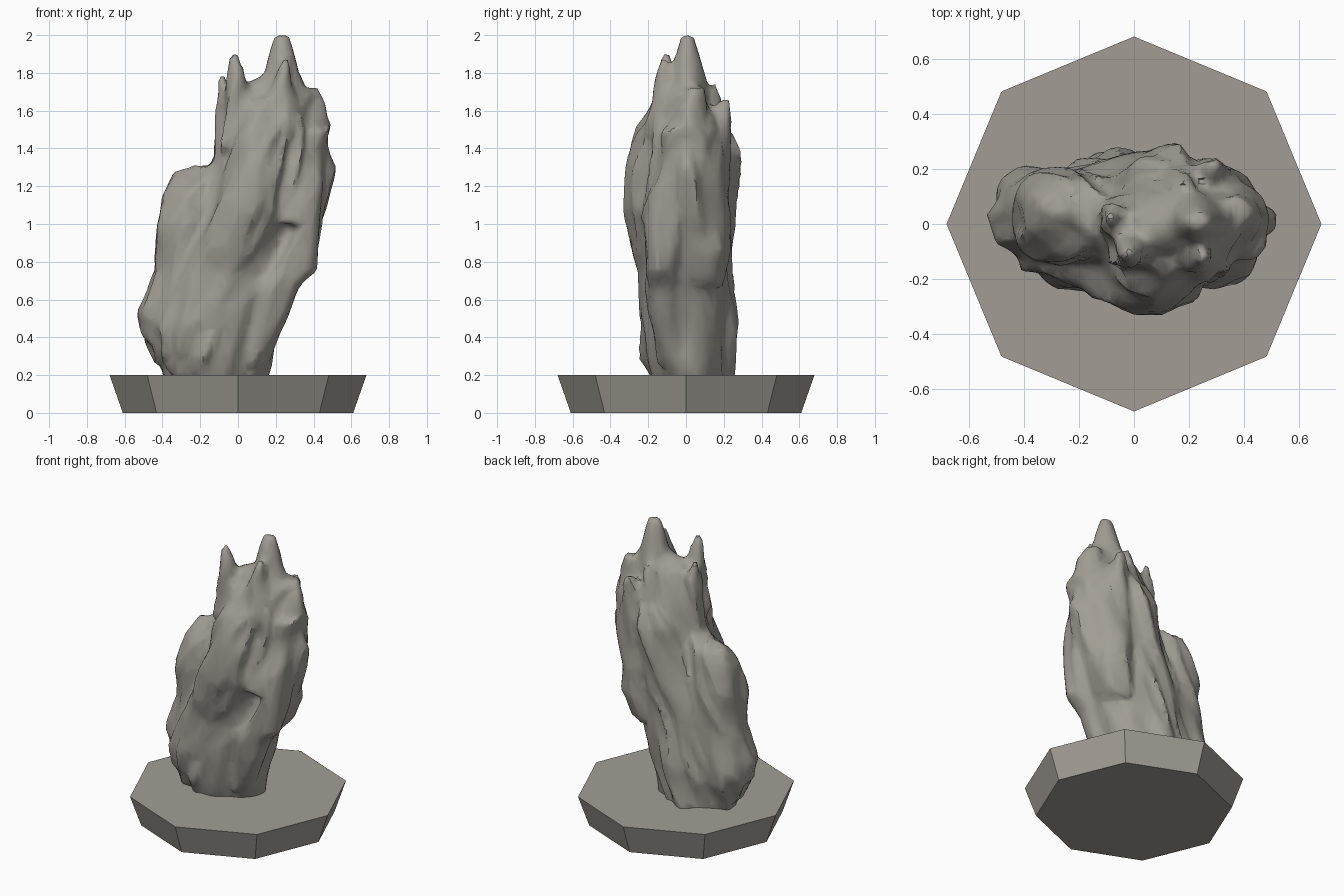
import bpy
import bmesh
import math
from mathutils import Vector, noise

cube = bpy.data.objects.get("Cube")
if cube:
    bpy.data.objects.remove(cube)


def flat_material(name, colour):
    mat = bpy.data.materials.new(name)
    mat.use_nodes = True
    mat.diffuse_color = colour
    mat.node_tree.nodes["Principled BSDF"].inputs["Base Color"].default_value = colour
    return mat


stone = flat_material("warm grey stone", (0.36, 0.34, 0.30, 1))


def add_object(name, bm):
    bmesh.ops.recalc_face_normals(bm, faces=bm.faces[:])
    mesh = bpy.data.meshes.new(name)
    bm.to_mesh(mesh)
    bm.free()
    mesh.materials.append(stone)
    obj = bpy.data.objects.new(name, mesh)
    bpy.context.collection.objects.link(obj)
    return obj


def slab(bm, *sections, sides=18):
    """Closed leaning column through oval sections: z, centre x, centre y, radius x, radius y."""
    rings = []
    for z, cx, cy, rx, ry in sections:
        angles = [math.tau * i / sides for i in range(sides)]
        rings.append([bm.verts.new((cx + rx * math.cos(a), cy + ry * math.sin(a), z))
                      for a in angles])
    for low, high in zip(rings, rings[1:]):
        for i in range(sides):
            j = (i + 1) % sides
            bm.faces.new((low[i], low[j], high[j], high[i]))
    bm.faces.new(rings[0][::-1])
    bm.faces.new(rings[-1])


def splinter(bm, tip, foot, radius):
    """Pointed shard rising from foot to tip."""
    tip, foot = Vector(tip), Vector(foot)
    sections = []
    for t, r in ((0, radius), (0.6, radius * 0.55), (1, 0.018)):
        p = foot.lerp(tip, t)
        sections.append((p.z, p.x, p.y, r, r))
    slab(bm, *sections)


# Octagonal pedestal, wider at the top
bm = bmesh.new()
bmesh.ops.create_cone(bm, cap_ends=True, segments=8, radius1=0.61, radius2=0.68, depth=0.2)
bmesh.ops.translate(bm, verts=bm.verts[:], vec=(0, 0, 0.1))
add_object("pedestal", bm)

bm = bmesh.new()
# Core
slab(bm, (0.16, -0.12, 0.02, 0.26, 0.18), (0.5, -0.11, 0.01, 0.35, 0.22),
     (0.9, 0, 0, 0.36, 0.2), (1.25, 0.14, 0, 0.31, 0.19),
     (1.5, 0.18, 0, 0.28, 0.17), (1.7, 0.18, 0, 0.2, 0.11), (1.78, 0.2, 0, 0.1, 0.06))
# Main peak
slab(bm, (1.4, 0.2, 0.02, 0.2, 0.13), (1.7, 0.23, 0.02, 0.12, 0.1),
     (1.86, 0.23, 0.01, 0.08, 0.07), (2, 0.23, 0.01, 0.04, 0.03))
# Rounded shoulder on the low side
slab(bm, (0.2, -0.3, 0.03, 0.1, 0.12), (0.4, -0.34, 0.03, 0.15, 0.17),
     (0.52, -0.36, 0.03, 0.17, 0.16), (0.75, -0.3, 0.03, 0.14, 0.17),
     (1, -0.27, 0.03, 0.16, 0.18), (1.18, -0.23, 0.03, 0.15, 0.16),
     (1.26, -0.2, 0.04, 0.13, 0.13), (1.31, -0.15, 0.04, 0.08, 0.08))
# Broad slab across the front, leaning with the rock
slab(bm, (0.2, -0.2, -0.06, 0.17, 0.11), (0.3, -0.22, -0.1, 0.2, 0.14),
     (0.45, -0.24, -0.11, 0.21, 0.13), (0.75, -0.08, -0.1, 0.24, 0.14),
     (1.07, 0.06, -0.16, 0.2, 0.16), (1.3, 0.12, -0.14, 0.18, 0.16),
     (1.5, 0.12, -0.12, 0.16, 0.13), (1.66, 0.1, -0.12, 0.1, 0.06))
# Fin at the front corner
slab(bm, (0.25, 0.05, -0.06, 0.1, 0.1), (0.5, 0.16, -0.1, 0.11, 0.12),
     (0.65, 0.2, -0.11, 0.12, 0.12), (0.75, 0.3, -0.14, 0.12, 0.09),
     (0.95, 0.35, -0.1, 0.09, 0.11), (1.2, 0.36, -0.06, 0.1, 0.12),
     (1.5, 0.37, -0.04, 0.1, 0.1))
# Side ridge
slab(bm, (0.7, 0.24, 0.02, 0.08, 0.1), (1.05, 0.36, 0.03, 0.1, 0.12),
     (1.27, 0.42, 0.03, 0.1, 0.09), (1.5, 0.38, 0.03, 0.1, 0.11),
     (1.62, 0.39, 0.04, 0.08, 0.08), (1.72, 0.38, 0.06, 0.04, 0.04))
# Slab at the back corner
slab(bm, (0.68, 0.2, 0.1, 0.1, 0.08), (0.85, 0.27, 0.13, 0.13, 0.1),
     (1.3, 0.3, 0.13, 0.14, 0.1), (1.5, 0.3, 0.15, 0.1, 0.08), (1.66, 0.28, 0.2, 0.03, 0.03))
# Long ridge down the back
slab(bm, (0.16, -0.15, 0.12, 0.14, 0.12), (0.45, -0.12, 0.15, 0.16, 0.12),
     (0.8, -0.02, 0.12, 0.18, 0.12), (1.1, 0.06, 0.13, 0.17, 0.12),
     (1.37, 0.12, 0.18, 0.13, 0.11), (1.48, 0.14, 0.19, 0.06, 0.06))
# Crown of shards
for tip, foot, radius in [
    ((-0.02, -0.11, 1.91), (0.02, -0.07, 1.4), 0.14),
    ((-0.09, 0.02, 1.8), (0, 0, 1.3), 0.14),
    ((0.25, -0.12, 1.87), (0.22, -0.08, 1.45), 0.14),
    ((0.18, 0.15, 1.74), (0.15, 0.08, 1.2), 0.15),
    ((0.33, -0.15, 1.55), (0.26, -0.1, 1), 0.14),
]:
    splinter(bm, tip, foot, radius)
rough = add_object("boulder_rough", bm)

# Fuse everything into one skin
fuse = rough.modifiers.new("fuse", "REMESH")
fuse.mode = "VOXEL"
fuse.voxel_size = 0.022
soften = rough.modifiers.new("soften", "SMOOTH")
soften.iterations = 3
graph = bpy.context.evaluated_depsgraph_get()
mesh = bpy.data.meshes.new_from_object(rough.evaluated_get(graph))
bpy.data.objects.remove(rough)

# Carve grooves that follow the lean of the rock
normals = [v.normal.copy() for v in mesh.vertices]
for v, n in zip(mesh.vertices, normals):
    p = v.co
    lean = Vector((p.x - 0.38 * p.z, p.y, p.z * 0.25))
    broad = noise.noise(lean * 5)
    crease = 0.2 - abs(noise.noise(lean * 8 + Vector((3, 7, 1))))
    fade = min(1, max(0.2, (1.9 - p.z) * 3))
    v.co = p + n * fade * (0.03 * broad + 0.06 * crease)

mesh.name = "boulder"
mesh.materials.clear()
mesh.materials.append(stone)
boulder = bpy.data.objects.new("boulder", mesh)
bpy.context.collection.objects.link(boulder)

# Coarser facets with smooth shading and sharp breaks
chip = boulder.modifiers.new("chip", "DECIMATE")
chip.ratio = 0.25
bpy.ops.object.select_all(action="DESELECT")
boulder.select_set(True)
bpy.context.view_layer.objects.active = boulder
bpy.ops.object.modifier_apply(modifier="chip")
bpy.ops.object.shade_smooth_by_angle(angle=math.radians(50))
